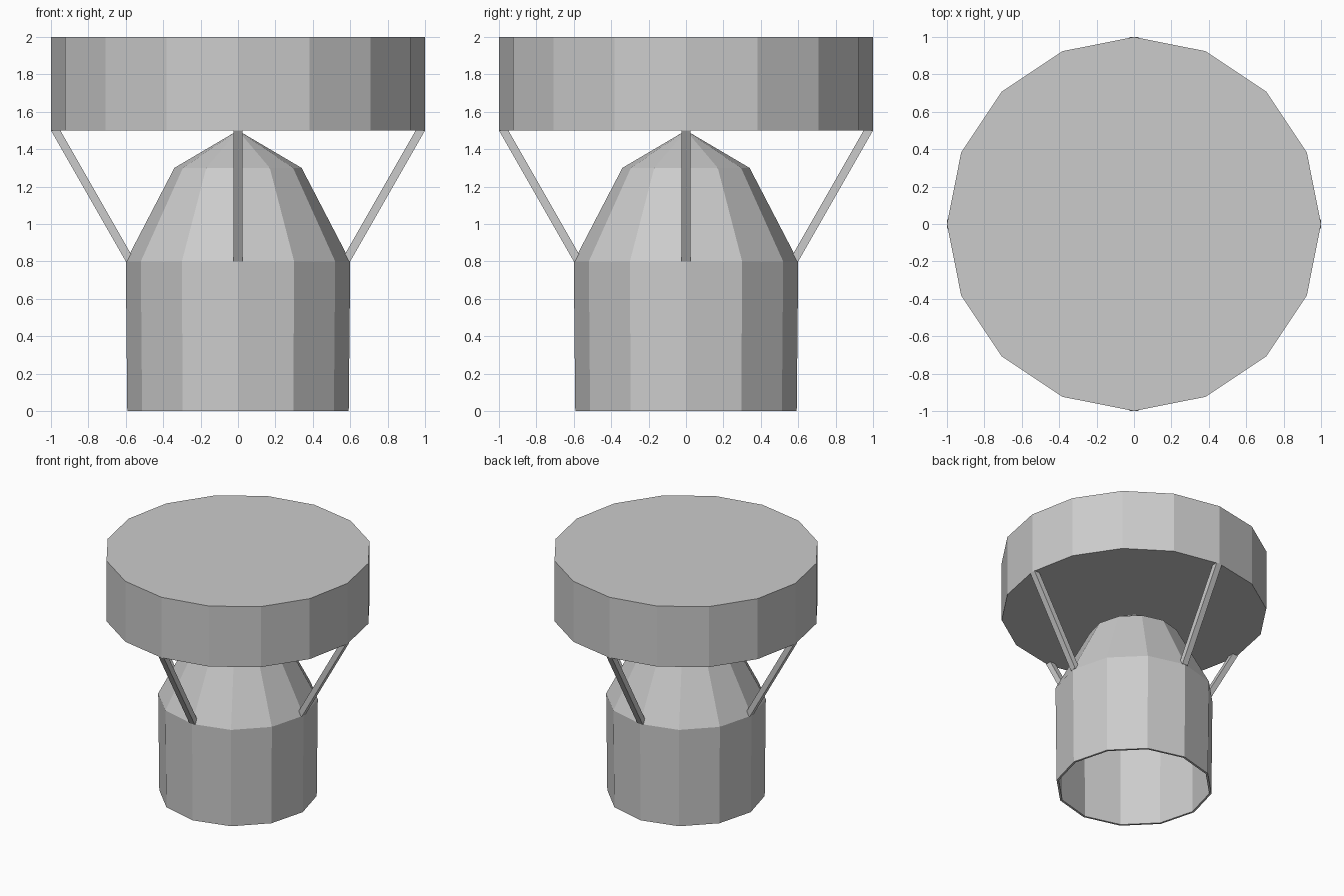
import bpy
import bmesh
from math import cos, sin, pi

cube = bpy.data.objects.get("Cube")
if cube:
    bpy.data.objects.remove(cube, do_unlink=True)

grey = bpy.data.materials.new("light_grey")
grey.use_nodes = True
COLOUR = (0.6, 0.6, 0.6, 1)
grey.diffuse_color = COLOUR
grey.node_tree.nodes["Principled BSDF"].inputs["Base Color"].default_value = COLOUR


def add_object(name, bm):
    bmesh.ops.recalc_face_normals(bm, faces=bm.faces)
    mesh = bpy.data.meshes.new(name)
    bm.to_mesh(mesh)
    bm.free()
    mesh.materials.append(grey)
    obj = bpy.data.objects.new(name, mesh)
    bpy.context.collection.objects.link(obj)
    return obj


def lathe(name, profile, sides):
    """Turn (radius, z) points around z; radius 0 becomes a single point."""
    bm = bmesh.new()
    rings = []
    for r, z in profile:
        if r == 0:
            rings.append([bm.verts.new((0, 0, z))] * sides)
        else:
            rings.append([bm.verts.new((r * cos(2 * pi * i / sides),
                                        r * sin(2 * pi * i / sides), z))
                          for i in range(sides)])
    for low, high in zip(rings, rings[1:]):
        for i in range(sides):
            j = (i + 1) % sides
            corners = dict.fromkeys((low[i], low[j], high[j], high[i]))
            bm.faces.new(list(corners))
    return add_object(name, bm)


# Hollow body: outer wall and pointed roof, thin rim, inner wall and roof
lathe("body", [(0, 1.5), (0.34, 1.3), (0.6, 0.8), (0.592, 0),
               (0.575, 0), (0.58, 0.79), (0.325, 1.285), (0, 1.475)], 12)

# Wide drum on top
bm = bmesh.new()
bmesh.ops.create_cone(bm, cap_ends=True, segments=16,
                      radius1=1, radius2=1, depth=0.5)
bmesh.ops.translate(bm, verts=bm.verts, vec=(0, 0, 1.75))
add_object("drum", bm)

# Four leaning struts: cubes sheared outwards, from body shoulder to drum edge
for i, side in enumerate(("left", "back", "right", "front")):
    bm = bmesh.new()
    bmesh.ops.create_cube(bm, size=1)
    for v in bm.verts:
        v.co = (0.775 + 0.05 * v.co.x + 0.4 * v.co.z,
                0.05 * v.co.y, 1.15 + 0.7 * v.co.z)
    strut = add_object(side + "_strut", bm)
    strut.rotation_euler.z = i * pi / 2
